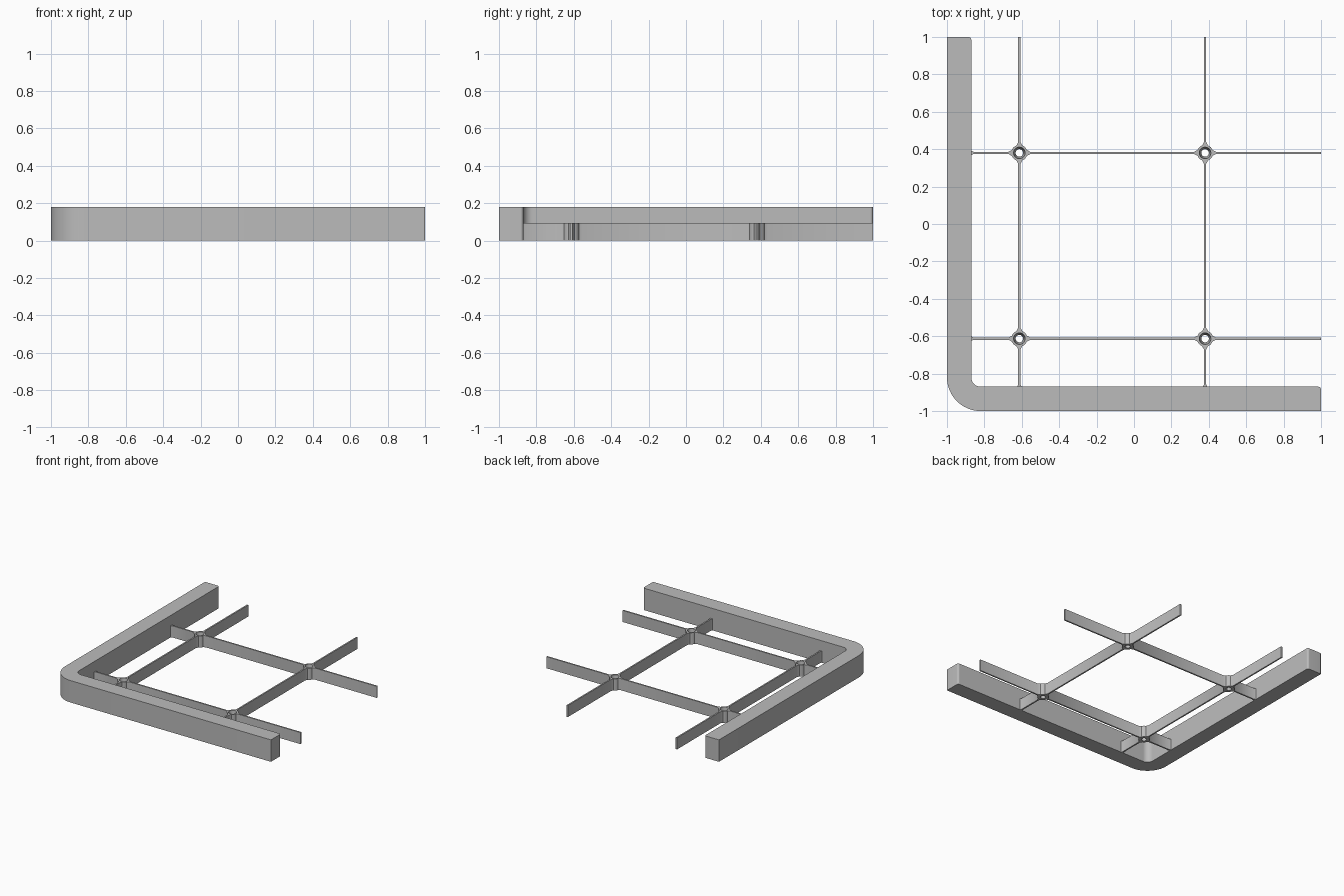
import bpy, bmesh
from math import sin, cos, pi, radians
from mathutils import Vector

cube = bpy.data.objects.get("Cube")
if cube:
    bpy.data.objects.remove(cube, do_unlink=True)

grey = bpy.data.materials.new("plain grey")
grey.use_nodes = True
colour = (0.5, 0.5, 0.5, 1)
grey.diffuse_color = colour
grey.node_tree.nodes["Principled BSDF"].inputs["Base Color"].default_value = colour

WALL_H, RIB_H = 0.18, 0.095
INNER = -0.87
HALF = 0.006            # half thickness of a rib
POSTS = (-0.613, 0.38)  # post positions, the same on both axes
POST_R = 0.043


def finish(name, bm):
    bmesh.ops.recalc_face_normals(bm, faces=bm.faces)
    mesh = bpy.data.meshes.new(name)
    bm.to_mesh(mesh)
    bm.free()
    obj = bpy.data.objects.new(name, mesh)
    bpy.context.collection.objects.link(obj)
    mesh.materials.append(grey)
    bpy.ops.object.select_all(action="DESELECT")
    obj.select_set(True)
    bpy.context.view_layer.objects.active = obj
    bpy.ops.object.shade_smooth_by_angle(angle=radians(30))
    return obj


def prism(name, outline, height):
    bm = bmesh.new()
    face = bm.faces.new([bm.verts.new((x, y, 0)) for x, y in outline])
    top = bmesh.ops.extrude_face_region(bm, geom=[face])
    verts = [v for v in top["geom"] if isinstance(v, bmesh.types.BMVert)]
    bmesh.ops.translate(bm, verts=verts, vec=(0, 0, height))
    return finish(name, bm)


def rounded(corners, steps=12):
    """Outline with a tangent arc at each (x, y, radius) right-angle corner."""
    points = []
    for i, (x, y, r) in enumerate(corners):
        here = Vector((x, y))
        to_prev = (Vector(corners[i - 1][:2]) - here).normalized()
        to_next = (Vector(corners[(i + 1) % len(corners)][:2]) - here).normalized()
        centre = here + (to_prev + to_next) * r
        for k in range(steps + 1):
            a = pi / 2 * k / steps
            points.append(centre - to_next * r * cos(a) - to_prev * r * sin(a))
    return points


# L-shaped wall with a rounded corner
prism("corner_wall", rounded([
    (-1, -1, 0.18), (1, -1, 0.005), (1, INNER, 0.015),
    (INNER, INNER, 0.05), (INNER, 1, 0.015), (-1, 1, 0.005)]), WALL_H)


# Hollow posts with a tapered bore
def post(name, x, y, sides=32):
    bm = bmesh.new()
    profile = [(POST_R, 0), (POST_R, RIB_H), (0.031, RIB_H), (0.02, 0)]
    rings = [[bm.verts.new((x + r * cos(2 * pi * k / sides),
                            y + r * sin(2 * pi * k / sides), z))
              for k in range(sides)] for r, z in profile]
    for i, ring in enumerate(rings):
        other = rings[(i + 1) % len(rings)]
        for k in range(sides):
            n = (k + 1) % sides
            bm.faces.new((ring[k], ring[n], other[n], other[k]))
    finish(name, bm)


# Rib pieces that flare where they meet a wall or a post
def rib(name, start, end, across, along_x):
    a, flare_a, width_a = start
    b, flare_b, width_b = end
    side = [(a, width_a), (a + flare_a, HALF), (b - flare_b, HALF), (b, width_b)]
    outline = [(t, across - w) for t, w in side]
    outline += [(t, across + w) for t, w in reversed(side)]
    if not along_x:
        outline = [(y, x) for x, y in outline]
    prism(name, outline, RIB_H)


for i, x in enumerate(POSTS):
    for j, y in enumerate(POSTS):
        post(f"post_{i}_{j}", x, y)

reach, flare, width = 0.036, 0.022, 0.018
spans = [
    ((INNER - 0.004, 0.016, 0.014), (POSTS[0] - reach, flare, width)),
    ((POSTS[0] + reach, flare, width), (POSTS[1] - reach, flare, width)),
    ((POSTS[1] + reach, flare, width), (1, 0.01, HALF)),
]
for axis, along_x in (("cross", True), ("long", False)):
    for i, across in enumerate(POSTS):
        for j, (start, end) in enumerate(spans):
            rib(f"{axis}_rib_{i}_{j}", start, end, across, along_x)
